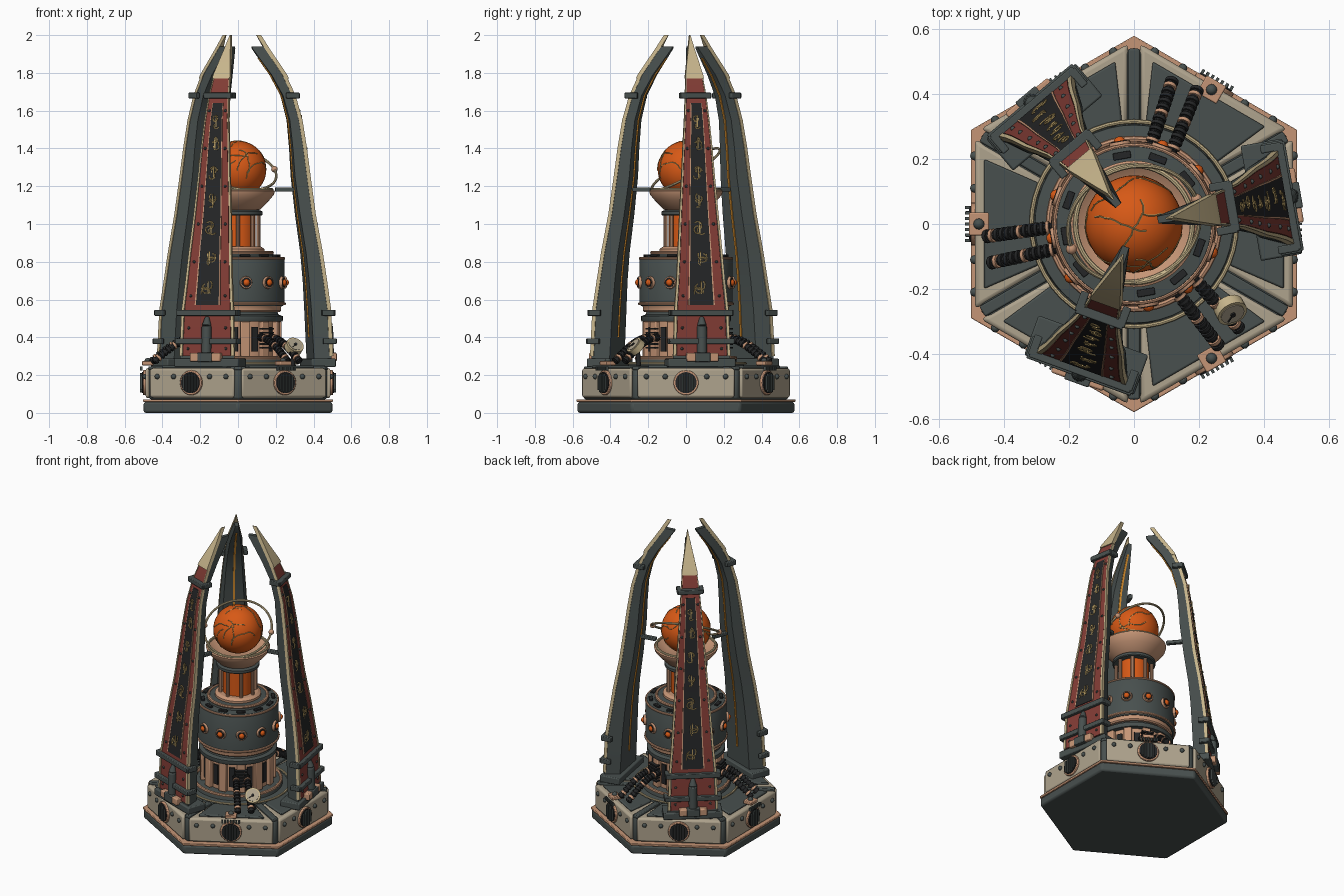
import bpy, bmesh, math, random
from math import sin, cos, radians, pi, tau
from mathutils import Vector, Matrix

if "Cube" in bpy.data.objects:
    bpy.data.objects.remove(bpy.data.objects["Cube"])
random.seed(4)


def material(name, r, g, b):
    m = bpy.data.materials.new(name)
    m.use_nodes = True
    m.diffuse_color = (r, g, b, 1)
    m.node_tree.nodes["Principled BSDF"].inputs["Base Color"].default_value = (r, g, b, 1)
    return m


SLATE = material("slate metal", .065, .08, .077)
COPPER = material("copper", .56, .3, .18)
STONE = material("pale stone", .43, .37, .27)
IVORY = material("ivory", .57, .46, .26)
RED = material("red panel", .22, .045, .035)
ORANGE = material("orange core", .68, .1, .008)
BLACK = material("black", .018, .019, .02)
GOLD = material("gold", .45, .32, .12)
AMBER = material("amber strip", .75, .3, .03)

ARMS = [10, 130, 250]
SIDES = range(0, 360, 60)
FREE = [60, 180, 300]


def make(name, bm, mat, angles=(0,), bevel=0):
    """Turn a bmesh into one object per angle around the z axis."""
    bmesh.ops.recalc_face_normals(bm, faces=bm.faces)
    me = bpy.data.meshes.new(name)
    bm.to_mesh(me)
    bm.free()
    me.materials.append(mat)
    me.polygons.foreach_set("use_smooth", [True] * len(me.polygons))
    me.set_sharp_from_angle(angle=radians(32))
    for a in angles:
        o = bpy.data.objects.new(name, me)
        o.rotation_euler.z = radians(a)
        bpy.context.collection.objects.link(o)
        if bevel:
            b = o.modifiers.new("Bevel", "BEVEL")
            b.width, b.segments, b.limit_method = bevel, 2, "ANGLE"


def box(bm, size, loc, rot=Matrix()):
    m = rot @ Matrix.Translation(loc) @ Matrix.Diagonal((*size, 1))
    bmesh.ops.create_cube(bm, size=1, matrix=m)


def rod(bm, p, q, r, r2=None, n=16):
    p, q = Vector(p), Vector(q)
    m = Matrix.Translation((p + q) / 2) @ (q - p).to_track_quat("Z", "Y").to_matrix().to_4x4()
    bmesh.ops.create_cone(bm, cap_ends=True, segments=n, radius1=r, radius2=r if r2 is None else r2,
                          depth=(q - p).length, matrix=m)


def ball(bm, r, loc, u=12, v=8):
    bmesh.ops.create_uvsphere(bm, u_segments=u, v_segments=v, radius=r, matrix=Matrix.Translation(loc))


def prism(bm, pts, z0, z1):
    low = [bm.verts.new((x, y, z0)) for x, y in pts]
    top = [bm.verts.new((x, y, z1)) for x, y in pts]
    bm.faces.new(low)
    bm.faces.new(top)
    for i in range(len(pts)):
        j = (i + 1) % len(pts)
        bm.faces.new((low[i], low[j], top[j], top[i]))


def lathe(name, pts, mat, n=48):
    bm = bmesh.new()
    rows = [[bm.verts.new((r * cos(tau * i / n), r * sin(tau * i / n), z)) for i in range(n)] for r, z in pts]
    for a, b in zip(rows, rows[1:]):
        for i in range(n):
            bm.faces.new((a[i], a[(i + 1) % n], b[(i + 1) % n], b[i]))
    bm.faces.new(rows[0])
    bm.faces.new(rows[-1])
    make(name, bm, mat)


def ring(bm, R, r, mat4, n=48, k=8):
    rows = [[bm.verts.new(mat4 @ Vector(((R + r * cos(tau * j / k)) * cos(tau * i / n),
             (R + r * cos(tau * j / k)) * sin(tau * i / n), r * sin(tau * j / k)))) for j in range(k)] for i in range(n)]
    for i in range(n):
        a, b = rows[i], rows[(i + 1) % n]
        for j in range(k):
            bm.faces.new((a[j], a[(j + 1) % k], b[(j + 1) % k], b[j]))


def torus(name, R, r, z, mat):
    bm = bmesh.new()
    ring(bm, R, r, Matrix.Translation((0, 0, z)))
    make(name, bm, mat)


# Hexagonal base
def hexagon(r):
    return [(r * cos(radians(a + 30)), r * sin(radians(a + 30))) for a in SIDES]


for name, r, z0, z1, mat in [("base_plate", .577, 0, .058, SLATE), ("base_trim", .58, .058, .072, COPPER),
                             ("base_core", .545, .072, .232, SLATE)]:
    bm = bmesh.new()
    prism(bm, hexagon(r), z0, z1)
    make(name, bm, mat, bevel=.012 if mat is SLATE else .003)
bm = bmesh.new()
prism(bm, [(.49, -.262), (.49, .262), (.27, .135), (.27, -.135)], .078, .238)
make("stone_block", bm, STONE, SIDES, .014)
bm = bmesh.new()
prism(bm, [(.462, -.2), (.462, .2), (.29, .125), (.29, -.125)], .236, .252)
make("deck_panel", bm, SLATE, SIDES, .006)
bm = bmesh.new()
box(bm, (.25, .036, .02), (.415, 0, .236))
make("corner_rib", bm, SLATE, [a + 30 for a in SIDES], .005)

# Round vents and bolts on the base sides
bm = bmesh.new()
rod(bm, (.48, 0, .16), (.503, 0, .16), .066, n=32)
make("vent_rim", bm, COPPER, SIDES, .004)
bm = bmesh.new()
rod(bm, (.49, 0, .16), (.508, 0, .16), .056, n=32)
make("vent_disc", bm, BLACK, SIDES)
bm = bmesh.new()
for y in (-.036, -.018, 0, .018, .036):
    box(bm, (.02, .007, 2 * math.sqrt(.052 ** 2 - y * y)), (.508, y, .16))
make("vent_slats", bm, SLATE, SIDES)
bm = bmesh.new()
for y in (-.21, -.11, .11, .21):
    ball(bm, .014, (.491, y, .192))
make("side_bolts", bm, SLATE, SIDES)

# Copper deck boxes with toothed edge
bm = bmesh.new()
box(bm, (.062, .07, .022), (.478, 0, .263))
make("deck_box", bm, COPPER, FREE, .004)
bm = bmesh.new()
ball(bm, .017, (.478, 0, .274))
for i in range(7):
    box(bm, (.014, .009, .02), (.513, (i - 3) * .017, .235))
make("deck_box_bolts", bm, SLATE, FREE)

# Lower drum with pillars
lathe("drum_foot", [(.31, .23), (.305, .258), (.27, .262), (.265, .29), (.22, .295)], SLATE)
torus("floor_ring", .316, .007, .262, IVORY)
torus("foot_trim", .262, .01, .29, COPPER)
lathe("lower_drum", [(.205, .28), (.205, .49)], COPPER)
spread = [i * 30 + 10 for i in range(12)]
bm = bmesh.new()
box(bm, (.035, .05, .19), (.212, 0, .39))
make("drum_pillar", bm, COPPER, spread, .005)
bm = bmesh.new()
box(bm, (.012, .034, .13), (.206, 0, .39))
make("drum_recess", bm, BLACK, [a + 15 for a in spread])
lathe("drum_collar", [(.235, .485), (.238, .49), (.238, .512), (.215, .52), (.205, .545)], SLATE)
lathe("collar_trim", [(.222, .535), (.228, .542), (.228, .56), (.235, .572)], COPPER)
bm = bmesh.new()
for i in range(6):
    box(bm, (.03, .075, .009), (.235, 0, .345 + i * .02))
make("drum_louver", bm, BLACK, [310, 70, 190])

# Main drum with glowing portholes
lathe("main_drum", [(.235, .565), (.246, .575), (.246, .81), (.238, .825), (.19, .83), (.185, .85), (.13, .855)], SLATE, 64)
torus("drum_bottom_trim", .246, .008, .578, COPPER)
torus("drum_top_trim", .243, .007, .818, COPPER)
torus("drum_cap_ring", .18, .01, .848, COPPER)
bm = bmesh.new()
box(bm, (.022, .055, .012), (.214, 0, .832))
make("drum_slot", bm, BLACK, spread, .003)
bm = bmesh.new()
rod(bm, (.235, 0, .69), (.258, 0, .69), .036, .031, 24)
make("porthole_rim", bm, COPPER, spread)
bm = bmesh.new()
rod(bm, (.24, 0, .69), (.26, 0, .69), .026, n=24)
make("porthole_seat", bm, BLACK, spread)
bm = bmesh.new()
ball(bm, .019, (.255, 0, .69))
make("porthole_lamp", bm, ORANGE, spread)

# Glowing neck, cage posts and dish
lathe("neck_core", [(.092, .85), (.092, 1.07)], ORANGE)
lathe("neck_base", [(.14, .85), (.14, .868), (.122, .88)], COPPER)
bm = bmesh.new()
rod(bm, (.108, 0, .87), (.108, 0, 1.06), .011, n=10)
make("neck_post", bm, COPPER, range(0, 360, 45))
lathe("neck_collar", [(.125, 1.045), (.13, 1.05), (.13, 1.066), (.11, 1.075)], SLATE)
lathe("dish", [(.1, 1.07), (.12, 1.078), (.165, 1.125), (.19, 1.155), (.195, 1.175), (.182, 1.182),
               (.165, 1.17), (.11, 1.14)], COPPER, 64)
torus("dish_rim", .18, .008, 1.182, IVORY)

# Orb with gold veins, tilted ring and beads
bm = bmesh.new()
ball(bm, .15, (0, 0, 1.29), 40, 24)
make("orb", bm, ORANGE)
bm = bmesh.new()
for i in range(16):
    p = Vector([random.gauss(0, 1) for _ in range(3)]).normalized()
    d = p.orthogonal().normalized()
    d.rotate(Matrix.Rotation(random.uniform(0, tau), 3, p))
    for _ in range(9):
        q = (p + d * .14).normalized()
        rod(bm, Vector((0, 0, 1.29)) + p * .15, Vector((0, 0, 1.29)) + q * .15, .0028, n=5)
        d = (d - q * d.dot(q)).normalized()
        d.rotate(Matrix.Rotation(random.uniform(-.5, .5), 3, q))
        p = q
make("orb_veins", bm, GOLD)
bm = bmesh.new()
tilt = Vector((.2, -.5, .85)).to_track_quat("Z", "Y").to_matrix().to_4x4()
ring(bm, .207, .007, Matrix.Translation((0, 0, 1.29)) @ tilt)
make("orbit_ring", bm, IVORY)
bm = bmesh.new()
for s in (1, -1):
    ball(bm, .017, (s * .193, s * .077, 1.29))
make("orbit_beads", bm, COPPER)

# Curved arms: height, inner radius, outer radius, half width
ROWS = [(.26, .39, .477, .155), (.55, .375, .465, .145), (.7, .365, .446, .131), (.85, .35, .425, .12),
        (1.05, .32, .39, .105), (1.25, .295, .365, .09), (1.4, .285, .347, .08), (1.55, .27, .325, .068),
        (1.68, .235, .29, .057), (1.79, .175, .24, .045), (1.93, .075, .15, .016), (2, .07, .108, .002)]


def arm(z):
    for a, b in zip(ROWS, ROWS[1:]):
        if z <= b[0]:
            t = (z - a[0]) / (b[0] - a[0])
            return [a[k] + (b[k] - a[k]) * t for k in (1, 2, 3)]
    return ROWS[-1][1:]


def sweep(bm, z0, z1, section):
    """Loft a four-point section(inner, outer, width) along the arm."""
    zs = [z0] + [r[0] for r in ROWS if z0 < r[0] < z1] + [z1]
    rows = [[bm.verts.new((x, y, z)) for x, y in section(*arm(z))] for z in zs]
    bm.faces.new(rows[0])
    bm.faces.new(rows[-1])
    for a, b in zip(rows, rows[1:]):
        for i in range(4):
            bm.faces.new((a[i], a[(i + 1) % 4], b[(i + 1) % 4], b[i]))


def strip(name, z0, z1, spans, lift, mat):
    bm = bmesh.new()
    for f0, f1 in spans:
        sweep(bm, z0, z1, lambda i, o, w: [(o - .01, f0 * w), (o + lift, f0 * w), (o + lift, f1 * w), (o - .01, f1 * w)])
    make(name, bm, mat, ARMS)


bm = bmesh.new()
sweep(bm, .25, 1.94, lambda i, o, w: [(i, -.75 * w), (o, -w), (o, w), (i, .75 * w)])
make("arm_body", bm, SLATE, ARMS)
strip("arm_red_panel", .3, 1.77, [(-.88, .88)], .008, RED)
strip("arm_edge_trim", .3, 1.78, [(-1, -.9), (.9, 1)], .01, IVORY)
strip("arm_black_inlay", .57, 1.64, [(-.45, .45)], .012, BLACK)
strip("arm_inlay_trim", .57, 1.64, [(-.5, -.45), (.45, .5)], .013, COPPER)
strip("arm_ivory_tip", 1.77, 2, [(-1.05, 1.05)], .016, IVORY)
bm = bmesh.new()
sweep(bm, .4, 1.88, lambda i, o, w: [(i - .006, -.006), (i + .01, -.006), (i + .01, .006), (i - .006, .006)])
make("arm_glow_line", bm, AMBER, ARMS)

# Abstract gold marks on the inlay
bm = bmesh.new()
for z in (.66, .82, .97, 1.12, 1.27, 1.42, 1.54):
    w = arm(z)[2] * .3
    for _ in range(3):
        a0, cy, cz = random.uniform(0, tau), random.uniform(-.4, .4) * w, z + random.uniform(-.03, .03)
        pts = []
        for k in range(6):
            a = a0 + k * .75
            h = cz + .65 * w * sin(a)
            pts.append((arm(h)[1] + .013, cy + .65 * w * cos(a), h))
        for p, q in zip(pts, pts[1:]):
            rod(bm, p, q, .0035, n=5)
    box(bm, (.006, .006, .075), (arm(z)[1] + .013, 0, z))
make("arm_marks", bm, GOLD, ARMS)

# Arm clamps, bolts, feet and braces
bm = bmesh.new()
for z, h in ((.38, .03), (.53, .032), (1.68, .03)):
    i, o, w = arm(z)
    box(bm, (.035, 2 * w + .04, h), (o + .012, 0, z))
    for s in (1, -1):
        box(bm, (.065, .025, h), (o - .01, s * (w + .012), z))
make("arm_clamps", bm, SLATE, ARMS, .004)
bm = bmesh.new()
for z in (.34, .45, .62, .8, 1.0, 1.2, 1.4, 1.6):
    for s in (1, -1):
        ball(bm, .008, (arm(z)[1] + .009, s * .7 * arm(z)[2], z), 8, 6)
make("arm_bolts", bm, SLATE, ARMS)
bm = bmesh.new()
rod(bm, (.49, 0, .3), (.485, 0, .46), .026)
rod(bm, (.485, 0, .46), (.478, 0, .51), .026, .01)
box(bm, (.13, .36, .045), (.43, 0, .265))
make("arm_foot", bm, SLATE, ARMS, .006)
bm = bmesh.new()
for s in (-1, 1):
    box(bm, (.05, .05, .045), (.492, s * .06, .295))
make("foot_block", bm, COPPER, ARMS, .006)
bm = bmesh.new()
box(bm, (.06, .08, .05), (.492, 0, .295))
box(bm, (.1, .026, .022), (.25, 0, 1.182))
make("arm_brace", bm, SLATE, ARMS, .004)

# Ribbed hoses
hose, bands = bmesh.new(), bmesh.new()
for y in (-.033, .033):
    path = [Vector((.22 + .24 * t, y * (1 + .25 * t), .27 + .13 * cos(t * pi / 2))) for t in [i / 14 for i in range(15)]]
    for k, (p, q) in enumerate(zip(path, path[1:])):
        rod(hose, p, q, .015, n=10)
        rod(bands if k % 5 == 2 else hose, p.lerp(q, .2), p.lerp(q, .75), .021, n=12)
make("hoses", hose, BLACK, [70, 190, 310])
make("hose_bands", bands, COPPER, [70, 190, 310])

# Pressure gauge
c, d = Vector((.3, -.27, .355)), Vector((.35, -.65, .6)).normalized()
for name, a, b, r, mat in [("gauge_body", -.025, .01, .048, IVORY), ("gauge_face", 0, .013, .038, STONE),
                           ("gauge_hub", .01, .018, .008, BLACK)]:
    bm = bmesh.new()
    rod(bm, c + d * a, c + d * b, r, n=24)
    make(name, bm, mat)
bm = bmesh.new()
rod(bm, c + d * .015, c + d * .015 + d.orthogonal().normalized() * .03, .003, n=6)
rod(bm, c - d * .02, (.29, -.25, .24), .012)
make("gauge_needle_and_stem", bm, BLACK)
